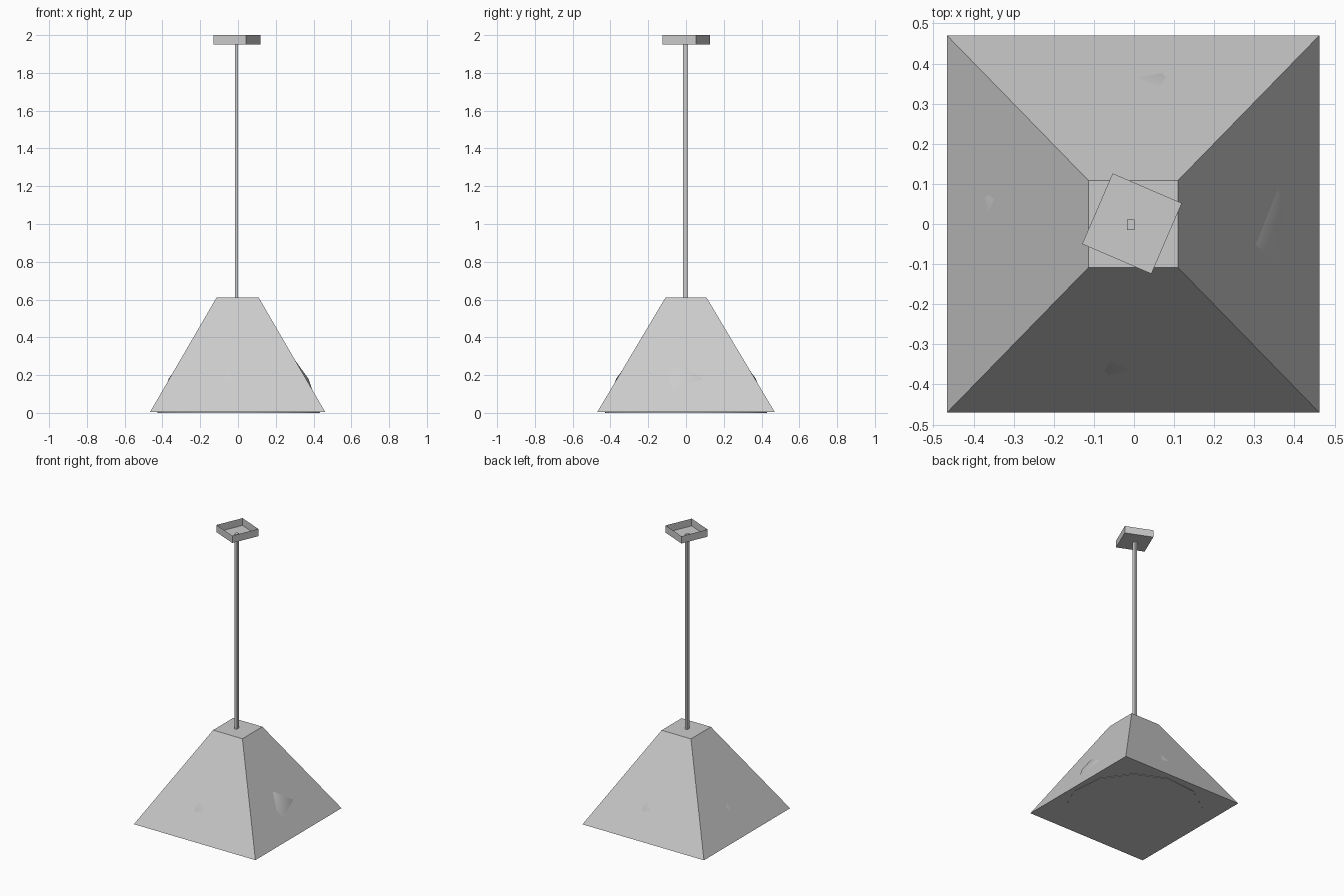
import bpy, bmesh
from math import sin, cos, radians, pi

cube = bpy.data.objects.get("Cube")
if cube:
    bpy.data.objects.remove(cube, do_unlink=True)

grey = bpy.data.materials.new("light grey")
grey.use_nodes = True
COLOUR = (0.6, 0.6, 0.6, 1)
grey.diffuse_color = COLOUR
grey.node_tree.nodes["Principled BSDF"].inputs["Base Color"].default_value = COLOUR


def loft(name, sections, turn=0, centre=(0, 0), cap_top=True):
    """Join horizontal rings given as (half width, half depth, z)."""
    bm = bmesh.new()
    rings = []
    for hx, hy, z in sections:
        ring = []
        for sx, sy in ((-1, -1), (1, -1), (1, 1), (-1, 1)):
            x, y = sx * hx, sy * hy
            ring.append(bm.verts.new((x * cos(turn) - y * sin(turn) + centre[0],
                                      x * sin(turn) + y * cos(turn) + centre[1], z)))
        rings.append(ring)
    for low, high in zip(rings, rings[1:]):
        for i in range(4):
            j = (i + 1) % 4
            bm.faces.new((low[i], low[j], high[j], high[i]))
    bm.faces.new(rings[0][::-1])
    if cap_top:
        bm.faces.new(rings[-1])
    return finish(name, bm)


def finish(name, bm):
    mesh = bpy.data.meshes.new(name)
    bm.to_mesh(mesh)
    bm.free()
    mesh.materials.append(grey)
    obj = bpy.data.objects.new(name, mesh)
    bpy.context.collection.objects.link(obj)
    return obj


# Tapered square shade, closed top and bottom
loft("shade", [(0.464, 0.47, 0.004), (0.112, 0.109, 0.61)], centre=(-0.002, 0))

# Thin hanging rod
loft("rod", [(0.009, 0.013, 0.6), (0.009, 0.013, 1.955)], centre=(-0.008, -0.002))

# Ceiling mount: shallow tray, open at the top
loft("ceiling_mount", [(0.094, 0.096, 1.95), (0.094, 0.096, 2.0)],
     turn=radians(-23.3), centre=(-0.005, 0.001), cap_top=False)

# Diffuser dome inside the shade, its corners just breaking the walls
SIDES = 12
bm = bmesh.new()
rings = []
for radius, z in ((0.437, 0), (0.376, 0.18), (0.292, 0.295), (0.16, 0.39)):
    rings.append([bm.verts.new((radius * cos(a) + 0.003, radius * sin(a), z))
                  for a in (radians(-10) + 2 * pi * i / SIDES for i in range(SIDES))])
for low, high in zip(rings, rings[1:]):
    for i in range(SIDES):
        j = (i + 1) % SIDES
        bm.faces.new((low[i], low[j], high[j], high[i]))
bm.faces.new(rings[0][::-1])
bm.faces.new(rings[-1])
dome = finish("diffuser_dome", bm)
bpy.ops.object.select_all(action="DESELECT")
dome.select_set(True)
bpy.context.view_layer.objects.active = dome
bpy.ops.object.shade_smooth_by_angle(angle=radians(50))
